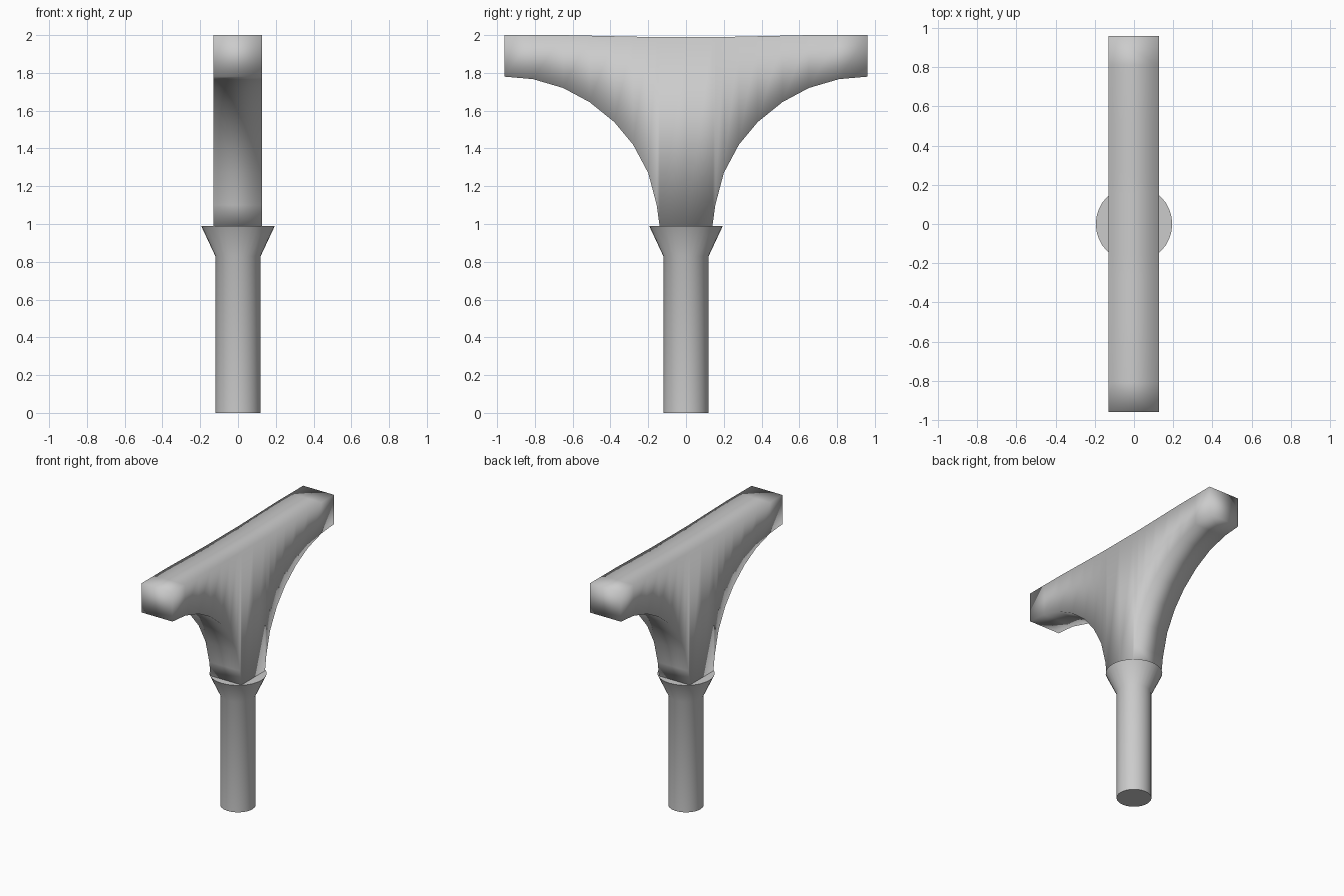
import bpy, bmesh, math

if "Cube" in bpy.data.objects:
    bpy.data.objects.remove(bpy.data.objects["Cube"])


def finish(bm, name):
    bmesh.ops.recalc_face_normals(bm, faces=bm.faces)
    mesh = bpy.data.meshes.new(name)
    bm.to_mesh(mesh)
    bm.free()
    obj = bpy.data.objects.new(name, mesh)
    bpy.context.collection.objects.link(obj)
    for p in mesh.polygons:
        p.use_smooth = True
    return obj


# Handle with flared socket: lathed profile (radius, z)
def lathe(name, profile, sides=32):
    bm = bmesh.new()
    rings = []
    for r, z in profile:
        rings.append([bm.verts.new((r * math.cos(2 * math.pi * i / sides),
                                    r * math.sin(2 * math.pi * i / sides), z))
                      for i in range(sides)])
    for a, b in zip(rings, rings[1:]):
        for i in range(sides):
            j = (i + 1) % sides
            bm.faces.new((a[i], a[j], b[j], b[i]))
    bm.faces.new(rings[0][::-1])
    bm.faces.new(rings[-1])
    return finish(bm, name)


handle = lathe("handle", [(0.12, 0), (0.12, 0.83), (0.195, 0.99)])
bpy.context.view_layer.objects.active = handle
handle.select_set(True)
bpy.ops.object.shade_smooth_by_angle(angle=math.radians(35))

# Curved T-shaped head: columns (y, underside z), mirrored in y
half = [(0.14, 0.99), (0.155, 1.10), (0.20, 1.27), (0.28, 1.42), (0.38, 1.54),
        (0.51, 1.645), (0.65, 1.72), (0.81, 1.767), (0.96, 1.78)]
columns = [(-y, z) for y, z in reversed(half)] + [(0, 0.99)] + half


def top_z(y):
    return 1.99 + 0.01 * min(1, max(0, (abs(y) - 0.2) / 0.45))


bm = bmesh.new()
loops = []
for y, z in columns:
    loops.append([bm.verts.new(c) for c in (
        (-0.13, y, z), (0.127, y, z), (0.127, y, top_z(y)), (-0.13, y, top_z(y)))])
for a, b in zip(loops, loops[1:]):
    for i in range(4):
        j = (i + 1) % 4
        bm.faces.new((a[i], a[j], b[j], b[i]))
bm.faces.new(loops[0])
bm.faces.new(loops[-1])
finish(bm, "curved_head")
